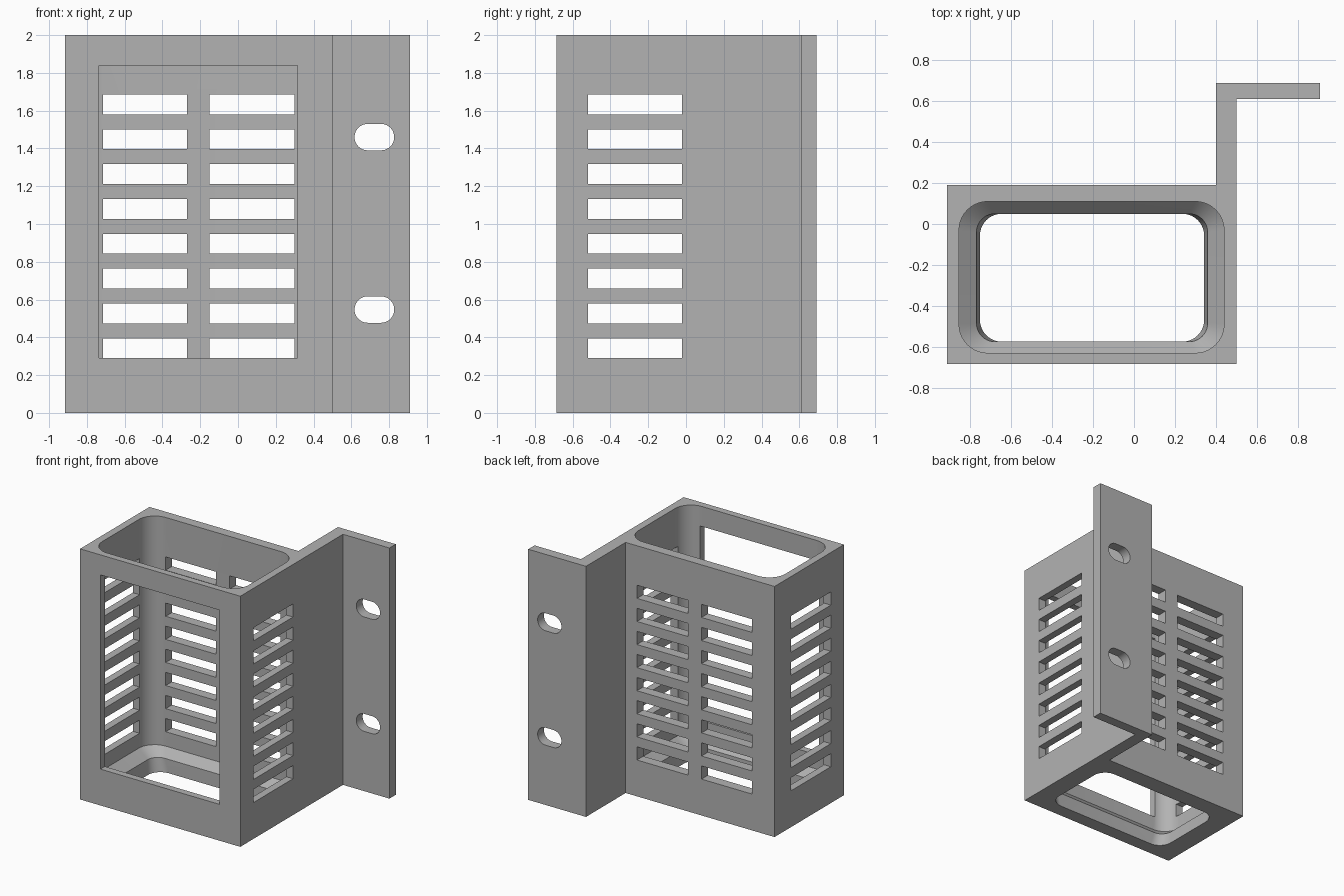
import bpy
import bmesh
from math import cos, sin, pi, radians

cube = bpy.data.objects.get("Cube")
if cube:
    bpy.data.objects.remove(cube, do_unlink=True)

grey = bpy.data.materials.new("plain grey")
grey.use_nodes = True
colour = (0.45, 0.45, 0.45, 1)
grey.diffuse_color = colour
grey.node_tree.nodes["Principled BSDF"].inputs["Base Color"].default_value = colour


def finish(name, bm):
    bmesh.ops.recalc_face_normals(bm, faces=bm.faces[:])
    mesh = bpy.data.meshes.new(name)
    bm.to_mesh(mesh)
    bm.free()
    mesh.materials.append(grey)
    obj = bpy.data.objects.new(name, mesh)
    bpy.context.collection.objects.link(obj)
    return obj


def loft(bm, rings):
    """Skin matching rings of points and cap both ends."""
    loops = [[bm.verts.new(p) for p in ring] for ring in rings]
    for a, b in zip(loops, loops[1:]):
        for i in range(len(a)):
            j = (i + 1) % len(a)
            bm.faces.new((a[i], a[j], b[j], b[i]))
    bm.faces.new(loops[0][::-1])
    bm.faces.new(loops[-1])


def box(bm, x0, x1, y0, y1, z0, z1):
    ring = [(x0, y0), (x1, y0), (x1, y1), (x0, y1)]
    loft(bm, [[(x, y, z) for x, y in ring] for z in (z0, z1)])


def rounded(x0, x1, y0, y1, r, steps=10):
    """Corner-rounded rectangle outline."""
    pts = []
    centres = [(x1 - r, y1 - r), (x0 + r, y1 - r), (x0 + r, y0 + r), (x1 - r, y0 + r)]
    for k, (cx, cy) in enumerate(centres):
        for i in range(steps + 1):
            a = (k + i / steps) * pi / 2
            pts.append((cx + r * cos(a), cy + r * sin(a)))
    return pts


# Holder body and stepped mounting flange, one extruded outline
outline = [(-.915, -.685), (.5, -.685), (.5, .61), (.91, .61),
           (.91, .69), (.4, .69), (.4, .19), (-.915, .19)]
bm = bmesh.new()
loft(bm, [[(x, y, z) for x, y in outline] for z in (0, 2)])
holder = finish("vented_holder", bm)

# Cavity with sloped ledge and open floor
wide = rounded(-.855, .44, -.63, .11, .14)
ledge = rounded(-.77, .36, -.575, .05, .09)
floor = rounded(-.75, .34, -.575, .05, .11)
bm = bmesh.new()
loft(bm, [[(x, y, z) for x, y in ring] for ring, z in
          ((floor, -.02), (ledge, .11), (wide, .175), (wide, 2.1))])
cavity = finish("cavity_cutter", bm)

# Front window and ventilation slots
bm = bmesh.new()
box(bm, -.735, .315, -.8, -.54, .29, 1.84)
for i in range(8):
    z = .29 + i * .1843
    box(bm, -1, .6, -.52, -.02, z, z + .105)
    for x0, x1 in ((-.715, -.27), (-.15, .3)):
        box(bm, x0, x1, 0, .3, z, z + .105)
openings = finish("opening_cutter", bm)

# Screw slots in the flange
bm = bmesh.new()
for z in (.547, 1.46):
    slot = rounded(.617, .827, z - .07, z + .07, .0699)
    loft(bm, [[(x, y, zz) for x, zz in slot] for y in (.55, .75)])
screws = finish("screw_slot_cutter", bm)

# Apply the cuts
bpy.context.view_layer.objects.active = holder
for cutter in (cavity, openings, screws):
    cutter.hide_render = True
    mod = holder.modifiers.new(cutter.name, "BOOLEAN")
    mod.operation = "DIFFERENCE"
    mod.solver = "EXACT"
    mod.object = cutter
    bpy.ops.object.modifier_apply(modifier=mod.name)
    bpy.data.objects.remove(cutter, do_unlink=True)

bpy.ops.object.select_all(action="DESELECT")
holder.select_set(True)
bpy.ops.object.shade_smooth_by_angle(angle=radians(25))
